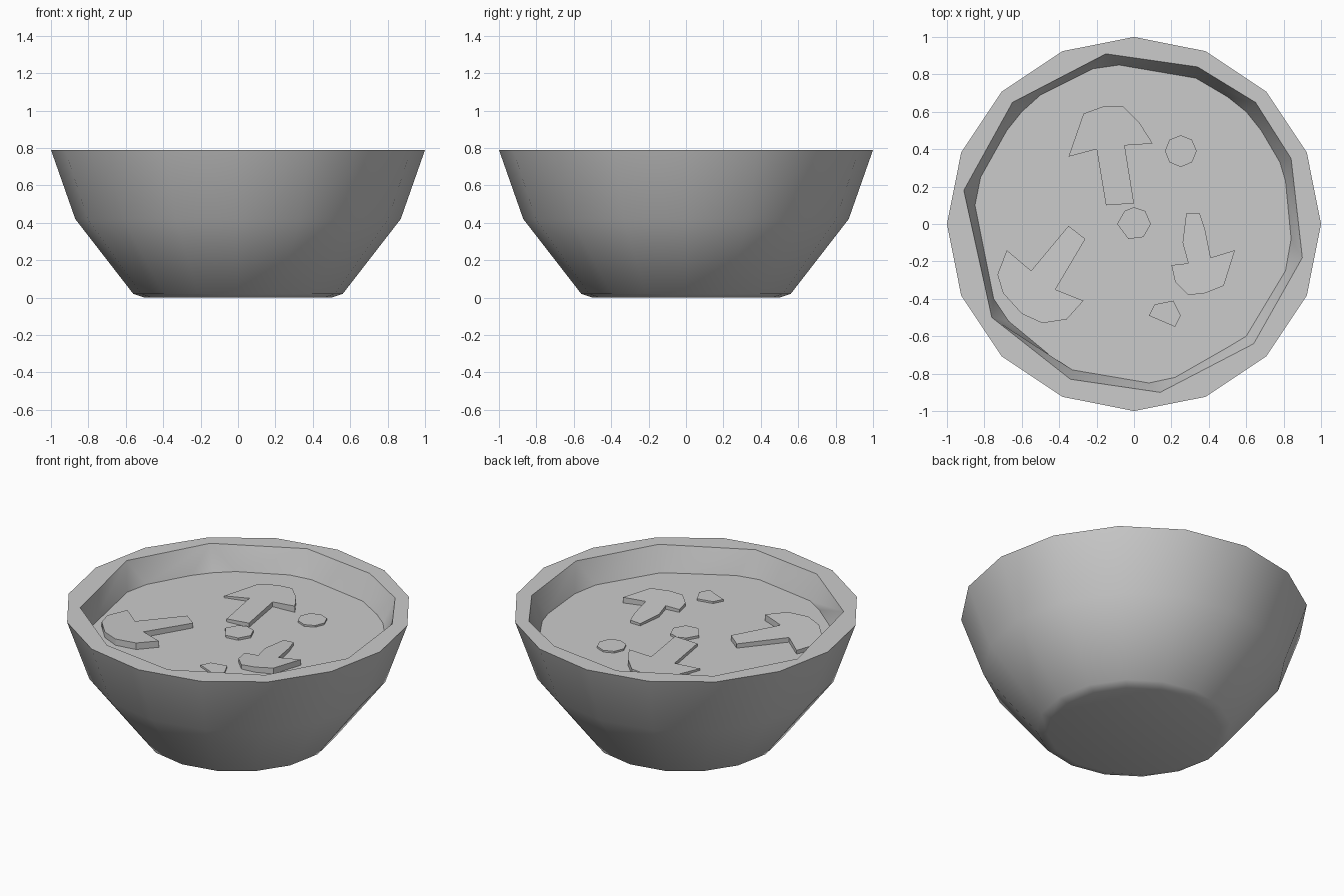
import bpy, bmesh, math

if "Cube" in bpy.data.objects:
    bpy.data.objects.remove(bpy.data.objects["Cube"])

grey = bpy.data.materials.new("stone grey")
grey.diffuse_color = (0.6, 0.6, 0.6, 1)
grey.use_nodes = True
grey.node_tree.nodes["Principled BSDF"].inputs["Base Color"].default_value = grey.diffuse_color


def finish(name, bm, angle=40):
    bmesh.ops.recalc_face_normals(bm, faces=bm.faces)
    mesh = bpy.data.meshes.new(name)
    bm.to_mesh(mesh)
    bm.free()
    mesh.materials.append(grey)
    ob = bpy.data.objects.new(name, mesh)
    bpy.context.collection.objects.link(ob)
    bpy.ops.object.select_all(action='DESELECT')
    ob.select_set(True)
    bpy.context.view_layer.objects.active = ob
    bpy.ops.object.shade_smooth_by_angle(angle=math.radians(angle))
    return ob


def add_ring(bm, points, z):
    """Ring of vertices sorted counter-clockwise."""
    points = sorted(points, key=lambda p: math.atan2(p[1], p[0]) % math.tau)
    return [bm.verts.new((x, y, z)) for x, y in points]


def circle(r, n=16):
    return [(r * math.cos(math.tau * i / n), r * math.sin(math.tau * i / n)) for i in range(n)]


def stitch(bm, a, b):
    """Join two rings with different vertex counts, advancing by angle."""
    def ang(ring, i):
        v = ring[i % len(ring)].co
        return math.atan2(v.y, v.x) % math.tau + math.tau * (i // len(ring))
    i = j = 0
    while i < len(a) or j < len(b):
        if j >= len(b) or (i < len(a) and ang(a, i + 1) <= ang(b, j + 1)):
            bm.faces.new((a[i % len(a)], a[(i + 1) % len(a)], b[j % len(b)]))
            i += 1
        else:
            bm.faces.new((a[i % len(a)], b[(j + 1) % len(b)], b[j % len(b)]))
            j += 1


SOUP_Z = 0.635
rim_inner = [(-.15, .91), (.34, .84), (.65, .65), (.84, .35), (.9, -.18), (.64, -.64),
             (.14, -.9), (-.34, -.83), (-.76, -.5), (-.91, .18), (-.65, .65)]
shore = [(-.08, .85), (.33, .78), (.5, .68), (.6, .6), (.68, .5), (.78, .33), (.81, .23),
         (.84, -.08), (.81, -.25), (.6, -.6), (.5, -.66), (.22, -.82), (.08, -.85),
         (-.33, -.78), (-.44, -.71), (-.67, -.52), (-.75, -.4), (-.85, .1),
         (-.82, .25), (-.68, .5), (-.6, .6), (-.5, .69), (-.22, .83)]

# Bowl: outer shell, flat rim and inner wall
bm = bmesh.new()
rings = [add_ring(bm, circle(r), z) for r, z in ((.5, 0), (.56, .02), (.87, .42), (1, .79))]
bm.faces.new(rings[0])
for lo, hi in zip(rings, rings[1:]):
    for k in range(16):
        bm.faces.new((lo[k], lo[(k + 1) % 16], hi[(k + 1) % 16], hi[k]))
inner = add_ring(bm, rim_inner, .79)
stitch(bm, rings[-1], inner)
wall_foot = add_ring(bm, shore, SOUP_Z)
stitch(bm, inner, wall_foot)
finish("bowl", bm)

# Soup surface
bm = bmesh.new()
bm.faces.new(add_ring(bm, shore, SOUP_Z))
finish("soup", bm)


def floating_piece(name, outline, top, slope=(0, 0)):
    """Slice standing a little out of the soup, its top tilted by slope."""
    cx = sum(p[0] for p in outline) / len(outline)
    cy = sum(p[1] for p in outline) / len(outline)
    bm = bmesh.new()
    low = [bm.verts.new((x, y, SOUP_Z - .03)) for x, y in outline]
    high = [bm.verts.new((x, y, top + slope[0] * (x - cx) + slope[1] * (y - cy)))
            for x, y in outline]
    bm.faces.new(low)
    bm.faces.new(high)
    n = len(outline)
    for k in range(n):
        bm.faces.new((low[k], low[(k + 1) % n], high[(k + 1) % n], high[k]))
    finish(name, bm, 30)


# Mushroom slices
floating_piece("mushroom_slice_back",
               [(-.35, .36), (-.27, .59), (-.16, .63), (-.06, .63), (.03, .54), (.1, .43),
                (-.05, .42), (0, .11), (-.15, .1), (-.2, .4)], .662, (.06, .02))
floating_piece("mushroom_slice_left",
               [(-.73, -.27), (-.68, -.14), (-.55, -.25), (-.35, -.01), (-.26, -.08),
                (-.42, -.35), (-.27, -.41), (-.36, -.51), (-.49, -.53), (-.6, -.48),
                (-.7, -.37)], .668, (.02, -.03))
floating_piece("mushroom_slice_right",
               [(.2, -.22), (.29, -.21), (.26, -.1), (.28, .06), (.35, .06), (.38, -.03),
                (.41, -.18), (.54, -.14), (.48, -.33), (.38, -.37), (.29, -.38),
                (.22, -.31)], .66, (.06, -.03))

# Small vegetable chunks
floating_piece("chunk_back", [(.25 + x, .39 + y) for x, y in circle(.085, 8)], .646)
floating_piece("chunk_middle", [(-.09, 0), (-.05, .07), (0, .09), (.06, .07), (.09, 0),
                                (.05, -.07), (-.03, -.08)], .65)
floating_piece("chunk_front", [(.08, -.49), (.11, -.43), (.21, -.41), (.25, -.49),
                               (.22, -.55)], .647)
